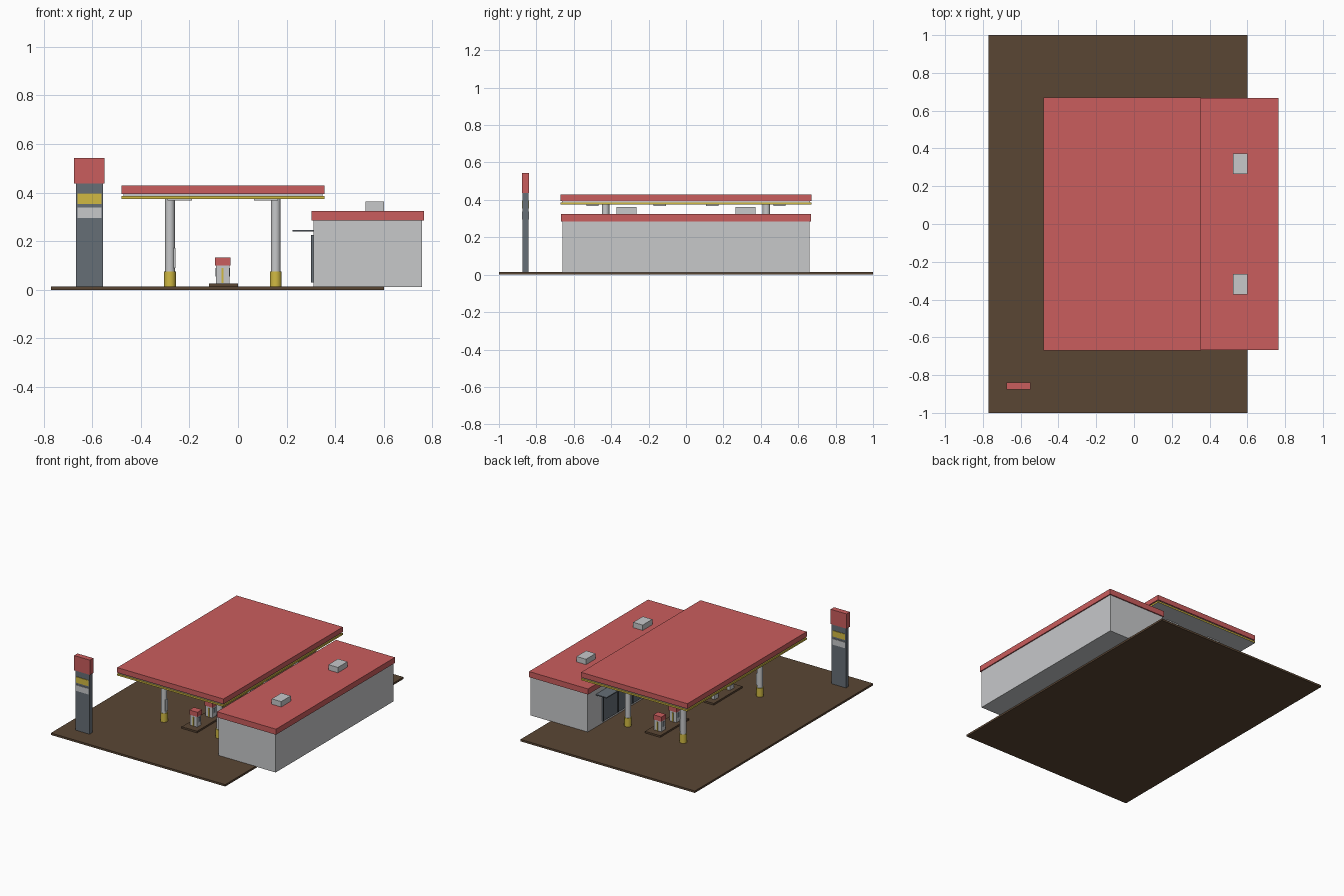
import bpy
import bmesh

if "Cube" in bpy.data.objects:
    bpy.data.objects.remove(bpy.data.objects["Cube"])


def make_material(name, rgb):
    mat = bpy.data.materials.new(name)
    mat.use_nodes = True
    colour = (*rgb, 1)
    mat.diffuse_color = colour
    mat.node_tree.nodes["Principled BSDF"].inputs["Base Color"].default_value = colour
    return mat


RED = make_material("red", (0.59, 0.11, 0.11))
GREY = make_material("light grey", (0.57, 0.58, 0.59))
SLATE = make_material("slate", (0.133, 0.156, 0.181))
YELLOW = make_material("yellow", (0.64, 0.49, 0.055))
BROWN = make_material("brown", (0.102, 0.061, 0.034))
DARK = make_material("dark frame", (0.03, 0.035, 0.04))


def box(name, xs, ys, zs, mat):
    """Box between the given limits on each axis."""
    bm = bmesh.new()
    bmesh.ops.create_cube(bm, size=1)
    for v in bm.verts:
        v.co = [lim[0] if c < 0 else lim[1] for c, lim in zip(v.co, (xs, ys, zs))]
    mesh = bpy.data.meshes.new(name)
    bm.to_mesh(mesh)
    bm.free()
    mesh.materials.append(mat)
    obj = bpy.data.objects.new(name, mesh)
    bpy.context.collection.objects.link(obj)
    return obj


def around(centre, size):
    return (centre - size / 2, centre + size / 2)


def cylinder(name, x, y, zs, radius, mat):
    bpy.ops.mesh.primitive_cylinder_add(
        vertices=24, radius=radius, depth=zs[1] - zs[0], location=(x, y, sum(zs) / 2))
    obj = bpy.context.object
    obj.name = name
    obj.data.materials.append(mat)
    bpy.ops.object.shade_smooth_by_angle()
    return obj


# Ground slab
box("ground", (-0.77, 0.60), (-1, 1), (0, 0.014), BROWN)

# Canopy: red deck, recessed band, yellow rim with a grey ceiling
box("canopy_deck", (-0.48, 0.355), (-0.67, 0.67), (0.394, 0.43), RED)
box("canopy_band", (-0.472, 0.347), (-0.662, 0.662), (0.386, 0.394), GREY)
rim = box("canopy_rim", (-0.48, 0.355), (-0.67, 0.67), (0.374, 0.386), YELLOW)
rim.data.materials.append(GREY)
for face in rim.data.polygons:
    if face.normal.z < -0.5:
        face.material_index = 1
for x in (-0.24, 0.115):
    for y in (-0.5, -0.14, 0.14, 0.5):
        box("canopy_light", around(x, 0.1), around(y, 0.065), (0.367, 0.374), GREY)

# Columns with yellow guards
for x in (-0.28, 0.155):
    for y in (-0.43, 0.43):
        cylinder("column", x, y, (0.014, 0.374), 0.02, GREY)
        cylinder("column_guard", x, y, (0.014, 0.076), 0.024, YELLOW)
for y in (-0.43, 0.43):
    box("column_panel", (-0.268, -0.258), around(y, 0.025), (0.09, 0.172), GREY)

# Pump islands, two pumps on each
for side in (-1, 1):
    box("pump_island", (-0.12, 0), around(side * 0.3, 0.32), (0.014, 0.026), BROWN)
    for y in (side * 0.215, side * 0.385):
        box("pump_body", around(-0.063, 0.056), around(y, 0.045), (0.026, 0.1), GREY)
        box("pump_top", around(-0.063, 0.063), around(y, 0.052), (0.1, 0.133), RED)
        for end in (-1, 1):
            box("pump_hose", around(-0.063, 0.008), around(y + end * 0.025, 0.007),
                (0.028, 0.09), YELLOW)
            box("pump_screen", around(-0.063 + end * 0.028, 0.004), around(y, 0.022),
                (0.055, 0.09), SLATE)

# Shop with overhanging roof and rooftop units
box("shop_walls", (0.31, 0.758), (-0.66, 0.66), (0.012, 0.285), GREY)
box("shop_roof", (0.302, 0.766), (-0.668, 0.668), (0.285, 0.325), RED)
for y in (-0.318, 0.318):
    box("roof_unit", (0.525, 0.60), around(y, 0.108), (0.325, 0.363), GREY)

# Shop front glazing, frame bars and awning
box("shop_window", (0.303, 0.311), (-0.5, 0.5), (0.03, 0.225), SLATE)
for i in range(7):
    box("window_bar", (0.300, 0.308), around(-0.495 + i * 0.165, 0.008), (0.03, 0.225), DARK)
box("awning", (0.225, 0.312), (-0.57, 0.57), (0.24, 0.247), SLATE)

# Roadside sign with panels on both sides
box("sign_post", (-0.667, -0.555), (-0.873, -0.843), (0.014, 0.44), SLATE)
box("sign_head", (-0.674, -0.549), (-0.877, -0.839), (0.438, 0.543), RED)
for y in (-0.874, -0.842):
    box("sign_yellow_panel", (-0.66, -0.562), around(y, 0.006), (0.354, 0.396), YELLOW)
    box("sign_grey_panel", (-0.66, -0.562), around(y, 0.006), (0.296, 0.338), GREY)
